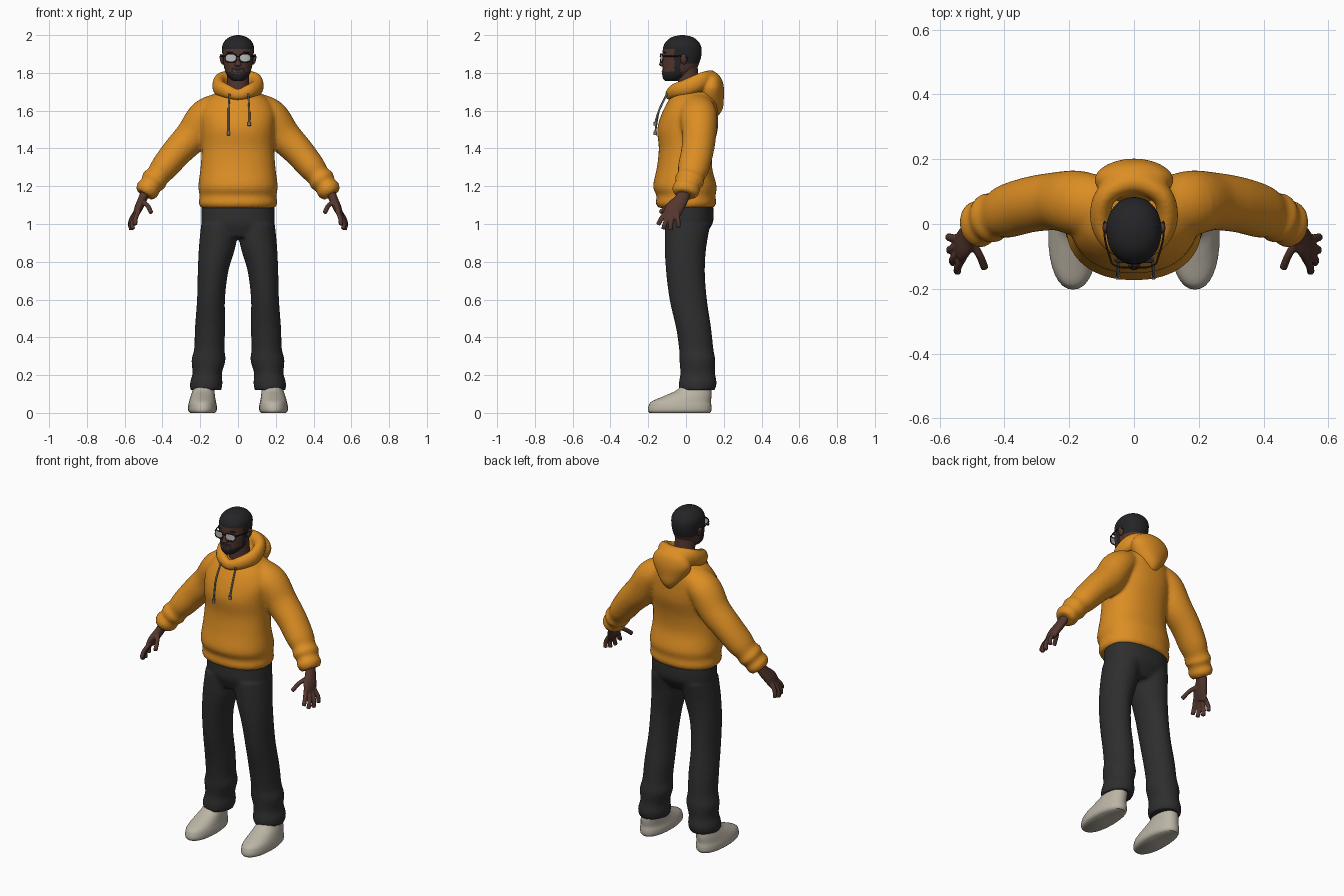
import bpy, bmesh, math
from mathutils import Vector, Matrix

cube = bpy.data.objects.get("Cube")
if cube:
    bpy.data.objects.remove(cube)


def material(name, r, g, b):
    m = bpy.data.materials.new(name)
    m.use_nodes = True
    m.diffuse_color = (r, g, b, 1)
    node = next(n for n in m.node_tree.nodes if n.type == 'BSDF_PRINCIPLED')
    node.inputs["Base Color"].default_value = (r, g, b, 1)
    node.inputs["Roughness"].default_value = .8
    return m


ORANGE = material("orange fleece", .72, .27, .017)
CHARCOAL = material("charcoal cloth", .027, .027, .028)
SKIN = material("brown skin", .088, .038, .027)
HAIR = material("black hair", .018, .018, .02)
LIP = material("lip", .075, .03, .026)
CREAM = material("cream shoe", .5, .46, .38)
CORD = material("grey cord", .2, .19, .17)
LENS = material("pale lens", .5, .5, .5)
FRAME = material("dark frame", .012, .012, .012)


def finish(name, bm, mat):
    bmesh.ops.recalc_face_normals(bm, faces=bm.faces)
    mesh = bpy.data.meshes.new(name)
    bm.to_mesh(mesh)
    bm.free()
    ob = bpy.data.objects.new(name, mesh)
    bpy.context.collection.objects.link(ob)
    mesh.materials.append(mat)
    pick([ob])
    bpy.ops.object.shade_smooth_by_angle(angle=math.radians(50))
    return ob


def pick(obs):
    bpy.ops.object.select_all(action='DESELECT')
    for o in obs:
        o.select_set(True)
    bpy.context.view_layer.objects.active = obs[0]


def refine(rows, steps, closed):
    """Catmull-Rom interpolation through the rows."""
    n = len(rows)
    at = lambda i: rows[i % n] if closed else rows[min(max(i, 0), n - 1)]
    out = []
    for i in range(n if closed else n - 1):
        p, q, r, s = at(i - 1), at(i), at(i + 1), at(i + 2)
        for k in range(steps):
            t = k / steps
            out.append([b + .5 * t * (c - a + t * (2 * a - 5 * b + 4 * c - d + t * (3 * (b - c) + d - a)))
                        for a, b, c, d in zip(p, q, r, s)])
    return out if closed else out + [list(rows[-1])]


def loft(name, rows, mat, level=True, closed=False, both=False, sides=32, steps=5, power=1):
    """Skin through rows of x, y, z and two radii; level rings or rings across the path."""
    pts = refine(rows, steps, closed)
    n = len(pts)
    bm = bmesh.new()
    bend = lambda c: math.copysign(abs(c) ** power, c)
    for flip in ((1, -1) if both else (1,)):
        rings = []
        for i, (x, y, z, a, b) in enumerate(pts):
            u, v = Vector((1, 0, 0)), Vector((0, 1, 0))
            if not level:
                j, k = ((i + 1) % n, i - 1) if closed else (min(i + 1, n - 1), max(i - 1, 0))
                t = (Vector(pts[j][:3]) - Vector(pts[k][:3])).normalized()
                v = t.cross(Vector((0, 0, 1)) if closed else Vector((0, 1, 0))).normalized()
                u = v.cross(t)
            ring = []
            for s in range(sides):
                w = math.tau * s / sides
                p = Vector((x, y, z)) + u * a * bend(math.cos(w)) + v * b * bend(math.sin(w))
                ring.append(bm.verts.new((p.x * flip, p.y, p.z)))
            rings.append(ring)
        for i in range(n if closed else n - 1):
            lo, hi = rings[i], rings[(i + 1) % n]
            for s in range(sides):
                e = (s + 1) % sides
                bm.faces.new((lo[s], lo[e], hi[e], hi[s]))
        if not closed:
            bm.faces.new(rings[0])
            bm.faces.new(rings[-1])
    return finish(name, bm, mat)


def tube(name, path, r, mat, **kw):
    return loft(name, [(*p, r, r) for p in path], mat, level=False, sides=10, **kw)


def ball(name, centre, size, mat, both=False, turn=0):
    bm = bmesh.new()
    for f in ((1, -1) if both else (1,)):
        m = (Matrix.Translation((centre[0] * f, *centre[1:])) @ Matrix.Rotation(turn * f, 4, 'Y')
             @ Matrix.Diagonal((*size, 1)))
        bmesh.ops.create_uvsphere(bm, u_segments=20, v_segments=12, radius=1, matrix=m)
    return finish(name, bm, mat)


def fuse(name, parts, mat, voxel, relax):
    """Weld overlapping parts into one soft skin."""
    pick(parts)
    bpy.ops.object.join()
    ob = parts[0]
    ob.name = name
    mod = ob.modifiers.new("weld", 'REMESH')
    mod.mode, mod.voxel_size = 'VOXEL', voxel
    mod = ob.modifiers.new("relax", 'SMOOTH')
    mod.factor, mod.iterations = .5, relax
    bpy.ops.object.convert(target='MESH')
    ob.data.materials.clear()
    ob.data.materials.append(mat)
    bpy.ops.object.shade_smooth()
    return ob


# Hooded top: body with hem, and sleeves bunched at the cuffs
body = loft("body", [
    (0, 0, 1.085, .195, .145), (0, 0, 1.11, .208, .16), (0, 0, 1.15, .203, .156),
    (0, -.006, 1.2, .21, .168), (0, -.008, 1.3, .198, .146), (0, 0, 1.4, .192, .144),
    (0, .008, 1.5, .196, .16), (0, .02, 1.58, .2, .15), (0, .035, 1.65, .17, .13),
    (0, .04, 1.7, .11, .1)], ORANGE, sides=48, power=.9)
sleeves = loft("sleeves", [
    (.1, .055, 1.62, .09, .075), (.175, .065, 1.57, .1, .09), (.24, .07, 1.47, .09, .09),
    (.32, .06, 1.385, .086, .081), (.39, .04, 1.3, .083, .073), (.425, .027, 1.255, .072, .063),
    (.445, .018, 1.23, .079, .07), (.462, .01, 1.205, .066, .058), (.48, 0, 1.18, .074, .064),
    (.496, -.006, 1.155, .06, .05)], ORANGE, level=False, both=True)
fuse("hooded_top", [body, sleeves], ORANGE, .01, 5)

# Hood: rolled collar around the neck and the pouch hanging behind
collar = loft("collar", [
    (0, -.085, 1.685, .03, .025), (.065, -.06, 1.705, .038, .03), (.102, .01, 1.725, .045, .033),
    (.085, .09, 1.76, .045, .033), (0, .13, 1.775, .04, .036), (-.085, .09, 1.76, .045, .033),
    (-.102, .01, 1.725, .045, .033), (-.065, -.06, 1.705, .038, .03)],
    ORANGE, level=False, closed=True)
pouch = loft("pouch", [
    (0, .135, 1.8, .055, .028), (0, .138, 1.77, .1, .05), (0, .135, 1.72, .122, .066),
    (0, .13, 1.66, .098, .07), (0, .135, 1.61, .06, .06), (0, .14, 1.57, .025, .03)], ORANGE)
fuse("hood", [collar, pouch], ORANGE, .008, 5)

# Drawcords with tips
for side, x, end in (("left", .06, 1.54), ("right", -.05, 1.49)):
    tube(side + "_cord", [(x * .9, -.1, 1.69), (x, -.143, 1.6), (x, -.162, end)], .005, CORD)
    tube(side + "_cord_tip", [(x, -.162, end), (x, -.163, end - .02)], .009, CORD)

# Trousers
hips = loft("hips", [
    (0, 0, .93, .15, .09), (0, .012, 1, .19, .128), (0, .016, 1.06, .194, .13),
    (0, .016, 1.12, .192, .125)], CHARCOAL, power=.9)
legs = loft("legs", [
    (.17, .058, .12, .083, .096), (.168, .062, .16, .086, .1), (.163, .062, .21, .078, .092),
    (.156, .06, .28, .09, .095), (.152, .054, .34, .08, .091), (.148, .04, .45, .08, .093),
    (.143, .012, .6, .074, .099), (.132, -.003, .75, .081, .103), (.11, -.002, .88, .097, .11),
    (.095, .01, 1, .1, .12)], CHARCOAL, both=True)
fuse("trousers", [hips, legs], CHARCOAL, .01, 4)

# Shoes
loft("shoes", [
    (.188, -.034, 0, .066, .16), (.188, -.034, .012, .075, .168), (.188, -.032, .035, .076, .167),
    (.188, -.025, .06, .071, .157), (.186, .01, .09, .064, .125), (.182, .042, .12, .058, .092),
    (.178, .058, .16, .054, .07)], CREAM, both=True, power=.9)

# Hands
hand = [loft("hands", [
    (.482, .005, 1.19, .03, .024), (.508, -.028, 1.125, .038, .024), (.526, -.06, 1.085, .048, .022),
    (.54, -.076, 1.05, .045, .015)], SKIN, level=False, both=True, sides=20)]
for path in (
        [(.525, -.1, 1.07), (.542, -.13, 1.03), (.545, -.148, .995)],
        [(.537, -.085, 1.06), (.558, -.108, 1.01), (.557, -.12, .972)],
        [(.54, -.065, 1.06), (.566, -.078, 1.01), (.566, -.082, .968)],
        [(.538, -.045, 1.07), (.567, -.042, 1.02), (.57, -.04, .982)],
        [(.505, -.05, 1.12), (.477, -.095, 1.095), (.46, -.137, 1.06)]):
    hand.append(tube("finger", path, .0125, SKIN, both=True))
fuse("hands", hand, SKIN, .005, 2)

# Neck and head; scalp, sideburns and beard are coloured faces
loft("neck", [(0, .025, 1.62, .07, .07), (0, .016, 1.72, .06, .058), (0, .008, 1.8, .058, .056),
              (0, 0, 1.86, .06, .06)], SKIN)
head = loft("head", [
    (0, -.08, 1.757, .022, .03), (0, -.068, 1.768, .042, .052), (0, -.052, 1.79, .06, .074),
    (0, -.035, 1.82, .071, .09), (0, -.026, 1.86, .079, .099), (0, -.021, 1.9, .083, .103),
    (0, -.02, 1.94, .084, .1), (0, -.02, 1.97, .07, .082), (0, -.02, 1.99, .044, .053),
    (0, -.02, 2, .01, .012)], SKIN, sides=80, steps=8, power=.94)
head.data.materials.append(HAIR)
for f in head.data.polygons:
    x, y, z = f.center
    scalp = z > 1.925 or (y > -.052 and z > 1.85)
    beard = y < -.02 and z < 1.792 + .25 * abs(x) or (-.062 < y < -.03 and z < 1.93)
    moustache = abs(x) < .032 and y < -.1 and 1.814 < z < 1.827
    goatee = .026 < abs(x) < .035 and y < -.08 and z < 1.827
    f.material_index = int(scalp or beard or moustache or goatee)

# Face details
ball("ears", (.085, -.012, 1.872), (.011, .018, .028), SKIN, both=True, turn=.2)
loft("nose", [(0, -.122, 1.835, .012, .01), (0, -.127, 1.842, .019, .015), (0, -.125, 1.855, .014, .014),
              (0, -.12, 1.88, .009, .01), (0, -.117, 1.9, .007, .004)], SKIN, sides=20)
ball("lips", (0, -.118, 1.806), (.023, .011, .008), LIP)
ball("eyebrows", (.037, -.113, 1.908), (.024, .008, .004), HAIR, both=True, turn=.05)

# Glasses: rounded rims, thin lenses, bridge and temples
rim = []
for i in range(16):
    w = math.tau * i / 16
    c, s = math.cos(w), math.sin(w)
    rim.append((.038 + .03 * math.copysign(abs(c) ** .6, c), -.134 + .012 * abs(c) * (c > 0),
                1.879 + .021 * math.copysign(abs(s) ** .6, s)))
tube("rims", rim, .003, FRAME, closed=True, both=True, steps=2)
bm = bmesh.new()
for f in (1, -1):
    bm.faces.new([bm.verts.new((x * f, y, z)) for x, y, z in rim])
bmesh.ops.triangulate(bm, faces=bm.faces)
finish("lenses", bm, LENS)
tube("bridge", [(-.01, -.134, 1.885), (0, -.137, 1.888), (.01, -.134, 1.885)], .003, FRAME)
tube("temples", [(.068, -.122, 1.888), (.087, -.06, 1.888), (.093, -.01, 1.888), (.09, .008, 1.875)],
     .003, FRAME, both=True)
